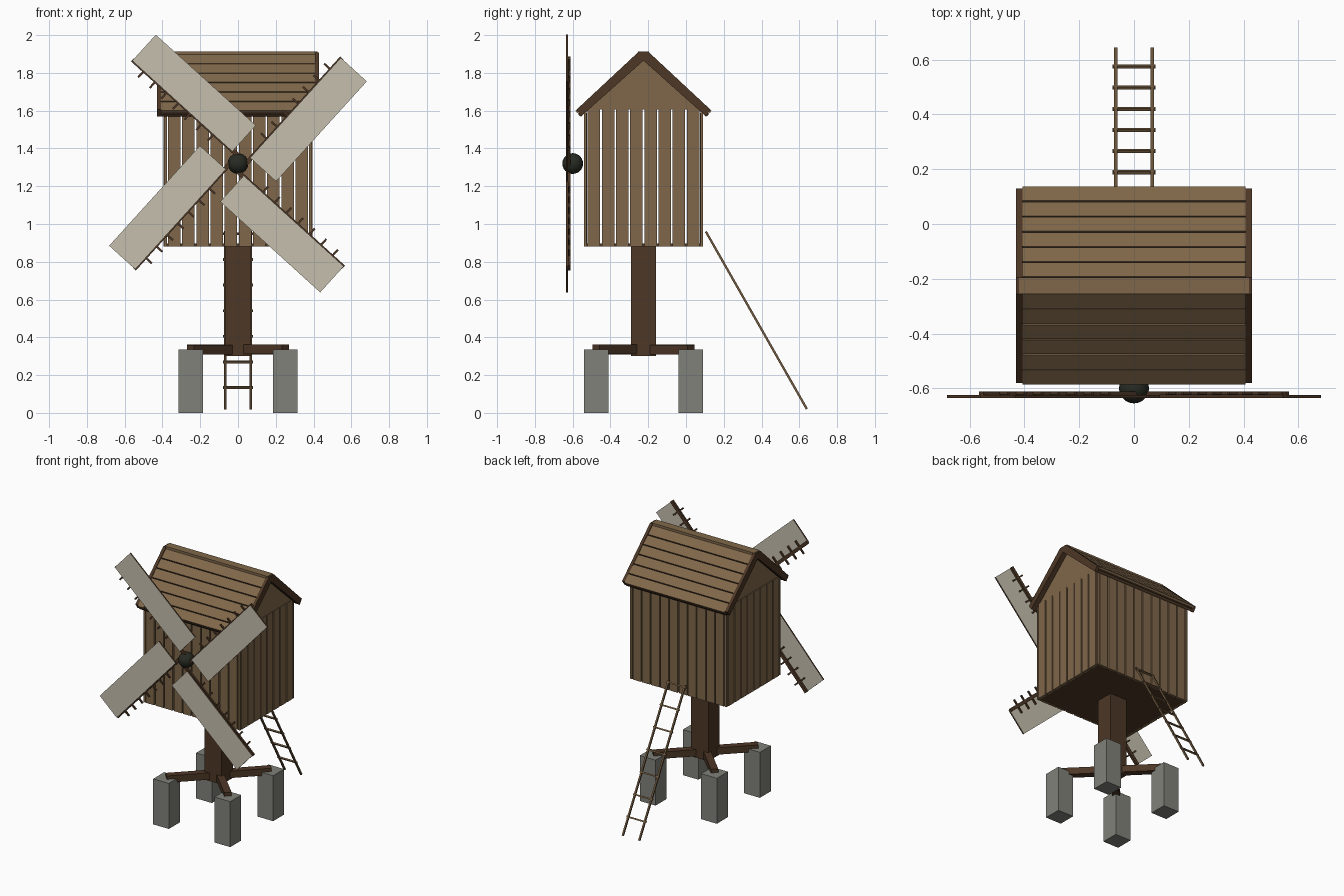
import bpy, bmesh, math
from mathutils import Matrix, Vector

if "Cube" in bpy.data.objects:
    bpy.data.objects.remove(bpy.data.objects["Cube"])


def material(name, rgb):
    m = bpy.data.materials.new(name)
    m.diffuse_color = (*rgb, 1)
    m.use_nodes = True
    m.node_tree.nodes["Principled BSDF"].inputs["Base Color"].default_value = m.diffuse_color
    return m


WOOD = material("plank_wood", (0.215, 0.137, 0.069))
DARK = material("dark_timber", (0.074, 0.038, 0.019))
CLOTH = material("sail_cloth", (0.56, 0.52, 0.42))
STONE = material("stone", (0.22, 0.22, 0.195))
IRON = material("hub_iron", (0.021, 0.024, 0.016))
LADDER = material("ladder_wood", (0.17, 0.105, 0.05))

CY = -0.225  # mill centre line in y


def finish(name, bm, *mats):
    bmesh.ops.recalc_face_normals(bm, faces=bm.faces)
    me = bpy.data.meshes.new(name)
    bm.to_mesh(me)
    bm.free()
    for m in mats:
        me.materials.append(m)
    ob = bpy.data.objects.new(name, me)
    bpy.context.collection.objects.link(ob)
    return ob


def add_box(bm, centre, size, rot=Matrix(), frame=Matrix()):
    mat = frame @ Matrix.Translation(centre) @ rot @ Matrix.Diagonal((*size, 1))
    bmesh.ops.create_cube(bm, size=1, matrix=mat)


def boxes(name, mat, items):
    bm = bmesh.new()
    for item in items:
        add_box(bm, *item)
    return finish(name, bm, mat)


def prism(name, mat, profile, spans):
    """Extrude a (y, z) profile, y measured from the mill centre, along x."""
    bm = bmesh.new()
    for x0, x1 in spans:
        f = bm.faces.new([bm.verts.new((x0, CY + y, z)) for y, z in profile])
        r = bmesh.ops.extrude_face_region(bm, geom=[f])
        verts = [g for g in r["geom"] if isinstance(g, bmesh.types.BMVert)]
        bmesh.ops.translate(bm, verts=verts, vec=(x1 - x0, 0, 0))
    return finish(name, bm, mat)


# stone piers and the crossed beams resting on them
corners = [(sx, sy) for sx in (-1, 1) for sy in (-1, 1)]
boxes("piers", STONE, [((sx * .25, CY + sy * .25, .1675), (.128, .128, .335)) for sx, sy in corners])
boxes("cross_beams", DARK, [((0, CY, .335 + i * .002), (.71, .05, .05), Matrix.Rotation(a, 4, 'Z'))
                            for i, a in enumerate((math.pi / 4, -math.pi / 4))])

# central post and cabin floor
boxes("post", DARK, [((0, CY, .595), (.14, .13, .59))])
boxes("floor", DARK, [((0, CY, .888), (.75, .60, .016))])

# plank walls with open gaps
PITCH, GAP = .075, .009
boxes("front_back_planks", WOOD,
      [(((i - 4.5) * PITCH, CY + s * .3075, 1.235), (PITCH - GAP, .015, .71))
       for i in range(10) for s in (-1, 1)])
boxes("side_planks", WOOD,
      [((s * .385, CY + (i - 3.5) * PITCH, 1.245), (.02, PITCH - GAP, .73))
       for i in range(8) for s in (-1, 1)])
boxes("corner_posts", WOOD, [((sx * .385, CY + sy * .3085, 1.235), (.016, .012, .71)) for sx, sy in corners])
prism("gables", WOOD, [(-.305, 1.605), (.305, 1.605), (0, 1.875)], [(-.39, -.375), (.375, .39)])

# roof: barge boards, dark lining, planks and ridge cap
prism("barge_boards", DARK,
      [(-.355, 1.605), (-.03, 1.908), (.03, 1.908), (.355, 1.605), (.33, 1.57), (0, 1.865), (-.33, 1.57)],
      [(-.43, -.408), (.408, .43)])
prism("roof_lining", DARK,
      [(-.347, 1.583), (0, 1.89), (.347, 1.583), (.335, 1.568), (0, 1.872), (-.335, 1.568)],
      [(-.408, .408)])
roof = []
eave, top = Vector((.358, 1.592)), Vector((.025, 1.893))
step = (top - eave) / 6
for s in (-1, 1):
    for i in range(6):
        c = eave + step * (i + .5)
        roof.append(((0, CY + s * c.x, c.y), (.816, step.length - .006, .016),
                     Matrix.Rotation(s * math.atan2(step.y, step.x), 4, 'X')
                     @ Matrix.Rotation(math.pi, 4, 'X')))
boxes("roof_planks", WOOD, roof)
boxes("ridge_cap", WOOD, [((0, CY, 1.898), (.84, .06, .03))])

# hub ball
bm = bmesh.new()
bmesh.ops.create_uvsphere(bm, u_segments=20, v_segments=12, radius=.055,
                          matrix=Matrix.Translation((0, -.6, 1.32)))
hub = finish("hub", bm, IRON)
for p in hub.data.polygons:
    p.use_smooth = True

# four pinwheel sails: local x runs along the arm, local z across it
cloth, timber = bmesh.new(), bmesh.new()
for k in range(4):
    frame = Matrix.Translation((0, 0, 1.32)) @ Matrix.Rotation(math.radians(42.2) + k * math.pi / 2, 4, 'Y')
    add_box(cloth, (.423, -.63, -.12), (.715, .01, .186), Matrix(), frame)
    add_box(timber, (.39, -.618, -.032), (.785, .014, .024), Matrix(), frame)
    for i in range(7):
        add_box(timber, (.2 + i * .083, -.617, -.035), (.011, .011, .105), Matrix(), frame)
sails = finish("sails", cloth, CLOTH, DARK)
for p in sails.data.polygons:  # dark rims around the pale cloth
    p.material_index = 0 if abs(p.normal.y) > .9 else 1
finish("sail_spars", timber, DARK)

# leaning ladder at the back
foot, head = Vector((0, .64, .02)), Vector((0, .105, .96))
run = head - foot
tilt = Matrix.Rotation(math.atan2(-run.y, run.z), 4, 'X')
mid = (foot + head) / 2
boxes("ladder_rails", LADDER, [((s * .067, mid.y, mid.z), (.012, .012, run.length), tilt) for s in (-1, 1)])
boxes("ladder_rungs", LADDER,
      [(foot + run * ((.64 - y) / .535), (.158, .011, .011), tilt)
       for y in (.575 - .0772 * i for i in range(7))])
